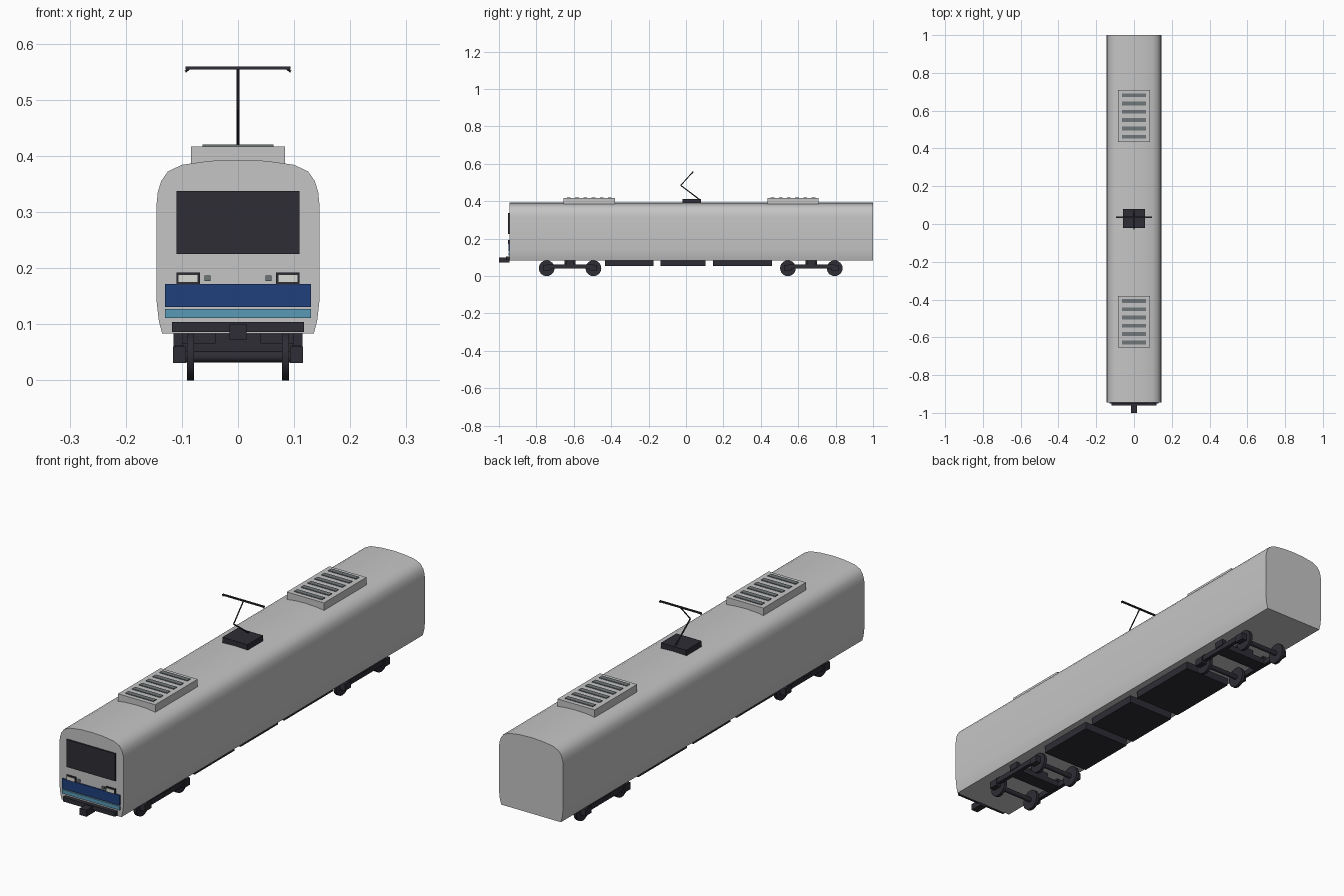
import bpy, bmesh, math
from mathutils import Vector

cube = bpy.data.objects.get("Cube")
if cube:
    bpy.data.objects.remove(cube, do_unlink=True)


def material(name, rgb):
    m = bpy.data.materials.new(name)
    m.use_nodes = True
    m.diffuse_color = (*rgb, 1)
    m.node_tree.nodes["Principled BSDF"].inputs["Base Color"].default_value = (*rgb, 1)
    return m


SILVER = material("silver", (0.56, 0.56, 0.56))
DARK = material("dark grey", (0.027, 0.026, 0.036))
GREY = material("vent grey", (0.16, 0.18, 0.19))
BLUE = material("deep blue", (0.014, 0.052, 0.2))
CYAN = material("light blue", (0.1, 0.32, 0.47))
LAMP = material("lamp white", (0.72, 0.72, 0.66))


def finish(name, bm, mat, smooth=False):
    bmesh.ops.recalc_face_normals(bm, faces=bm.faces)
    mesh = bpy.data.meshes.new(name)
    bm.to_mesh(mesh)
    bm.free()
    mesh.materials.append(mat)
    ob = bpy.data.objects.new(name, mesh)
    bpy.context.collection.objects.link(ob)
    if smooth:
        bpy.ops.object.select_all(action='DESELECT')
        ob.select_set(True)
        bpy.context.view_layer.objects.active = ob
        bpy.ops.object.shade_smooth_by_angle(angle=math.radians(35))
    return ob


def box(name, x, y, z, mat):
    """Box from (low, high) pairs on each axis."""
    bm = bmesh.new()
    bmesh.ops.create_cube(bm, size=1)
    for v in bm.verts:
        v.co = [(a + b) / 2 + c * (b - a) for c, (a, b) in zip(v.co, (x, y, z))]
    return finish(name, bm, mat)


def rod(name, start, end, r, mat, sides=8):
    start, end = Vector(start), Vector(end)
    bm = bmesh.new()
    bmesh.ops.create_cone(bm, cap_ends=True, segments=sides, radius1=r, radius2=r,
                          depth=(end - start).length)
    turn = (end - start).to_track_quat('Z', 'Y')
    for v in bm.verts:
        v.co = turn @ v.co + (start + end) / 2
    return finish(name, bm, mat, True)


def span(s, a, b):
    return tuple(sorted((s * a, s * b)))


# Body shell: rounded roof section swept along the length
FRONT = -0.945
half = [(0.135, 0.083), (0.141, 0.105), (0.145, 0.14), (0.145, 0.315), (0.143, 0.335),
        (0.137, 0.355), (0.125, 0.372), (0.1, 0.384), (0.05, 0.391)]
section = half + [(0, 0.393)] + [(-x, z) for x, z in reversed(half)]
bm = bmesh.new()
face = bm.faces.new([bm.verts.new((x, FRONT, z)) for x, z in section])
sweep = bmesh.ops.extrude_face_region(bm, geom=[face], use_keep_orig=True)
for v in sweep["geom"]:
    if isinstance(v, bmesh.types.BMVert):
        v.co.y = 1
finish("body", bm, SILVER, True)

# Cab front: windscreen, stripes and lamps
box("windscreen", (-0.11, 0.11), (FRONT - 0.006, FRONT), (0.225, 0.337), DARK)
box("blue_stripe", (-0.13, 0.13), (FRONT - 0.005, FRONT), (0.131, 0.172), BLUE)
box("light_blue_stripe", (-0.13, 0.13), (FRONT - 0.005, FRONT), (0.111, 0.127), CYAN)
for side, s in (("left", 1), ("right", -1)):
    box(side + "_lamp_frame", span(s, 0.068, 0.11), (FRONT - 0.006, FRONT), (0.171, 0.192), DARK)
    box(side + "_headlamp", span(s, 0.072, 0.106), (FRONT - 0.008, FRONT), (0.175, 0.188), LAMP)
    box(side + "_marker_lamp", span(s, 0.049, 0.06), (FRONT - 0.005, FRONT), (0.177, 0.187), GREY)

# Bumper and coupler
box("bumper", (-0.118, 0.118), (-0.962, FRONT + 0.005), (0.086, 0.104), DARK)
box("coupler", (-0.015, 0.015), (-1, FRONT), (0.073, 0.1), DARK)

# Roof units with six vent slats each
for end, yc in (("front", -0.517), ("rear", 0.572)):
    box(end + "_roof_unit", (-0.084, 0.084), (yc - 0.137, yc + 0.137), (0.38, 0.417), SILVER)
    for i in range(6):
        y = yc + (i - 2.5) * 0.044
        box(f"{end}_vent_slat_{i + 1}", (-0.063, 0.063), (y - 0.01, y + 0.01), (0.412, 0.42), GREY)

# Pantograph
box("pantograph_base", (-0.057, 0.057), (-0.02, 0.08), (0.388, 0.413), DARK)
rod("pantograph_lower_arm", (0, 0.07, 0.411), (0, -0.028, 0.485), 0.003, DARK)
rod("pantograph_upper_arm", (0, -0.028, 0.485), (0, 0.035, 0.555), 0.0025, DARK)
box("pantograph_head", (-0.094, 0.094), (0.031, 0.039), (0.554, 0.559), DARK)
for side, s in (("left", 1), ("right", -1)):
    rod(side + "_head_horn", (s * 0.086, 0.035, 0.556), (s * 0.094, 0.035, 0.55), 0.002, DARK)

# Underfloor equipment boxes
for name, y in (("front", (-0.432, -0.175)), ("middle", (-0.135, 0.105)), ("rear", (0.145, 0.46))):
    box(name + "_equipment_box", (-0.107, 0.107), y, (0.053, 0.087), DARK)

# Bogies: side frames, bolster, axles and wheels
for end, yc in (("front", -0.62), ("rear", 0.67)):
    box(end + "_bolster", (-0.1, 0.1), (yc - 0.03, yc + 0.03), (0.042, 0.066), DARK)
    box(end + "_pivot", (-0.04, 0.04), (yc - 0.03, yc + 0.03), (0.06, 0.087), DARK)
    for side, s in (("left", 1), ("right", -1)):
        box(f"{end}_{side}_side_frame", span(s, 0.096, 0.112), (yc - 0.125, yc + 0.125),
            (0.04, 0.062), DARK)
        box(f"{end}_{side}_spring", span(s, 0.098, 0.115), (yc - 0.022, yc + 0.022),
            (0.058, 0.086), DARK)
    for axle, d in (("leading", -0.125), ("trailing", 0.125)):
        y = yc + d
        rod(f"{end}_{axle}_axle", (-0.1, y, 0.042), (0.1, y, 0.042), 0.01, DARK, 12)
        for side, s in (("left", 1), ("right", -1)):
            name = f"{end}_{axle}_{side}"
            rod(name + "_wheel", (s * 0.078, y, 0.042), (s * 0.091, y, 0.042), 0.042, DARK, 24)
            box(name + "_axle_box", span(s, 0.093, 0.116), (y - 0.02, y + 0.02),
                (0.031, 0.06), DARK)
